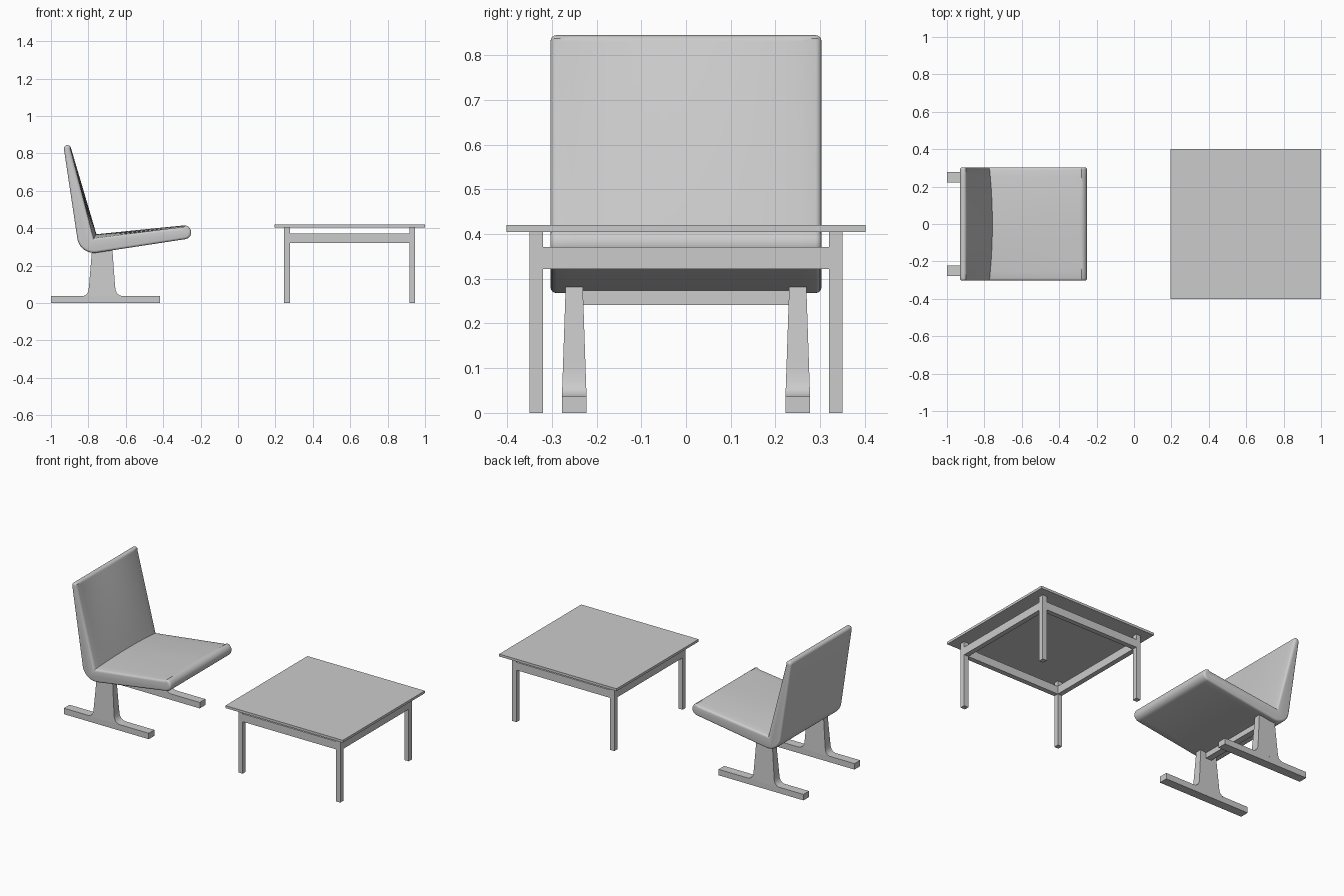
import bpy, math
from mathutils import Vector

old = bpy.data.objects.get("Cube")
if old:
    bpy.data.objects.remove(old, do_unlink=True)

GREY = (0.6, 0.6, 0.6, 1)
mat = bpy.data.materials.new("light grey")
mat.use_nodes = True
mat.diffuse_color = GREY
mat.node_tree.nodes["Principled BSDF"].inputs["Base Color"].default_value = GREY


def loft(name, rings, smooth=None):
    """Skin equal-length closed rings and cap both ends."""
    n = len(rings[0])
    verts = [p for ring in rings for p in ring]
    faces = [(k * n + i, k * n + (i + 1) % n, (k + 1) * n + (i + 1) % n, (k + 1) * n + i)
             for k in range(len(rings) - 1) for i in range(n)]
    faces += [tuple(reversed(range(n))), tuple(range(len(verts) - n, len(verts)))]
    mesh = bpy.data.meshes.new(name)
    mesh.from_pydata(verts, [], faces)
    mesh.materials.append(mat)
    ob = bpy.data.objects.new(name, mesh)
    bpy.context.collection.objects.link(ob)
    bpy.ops.object.select_all(action='DESELECT')
    ob.select_set(True)
    bpy.context.view_layer.objects.active = ob
    bpy.ops.object.mode_set(mode='EDIT')
    bpy.ops.mesh.select_all(action='SELECT')
    bpy.ops.mesh.normals_make_consistent(inside=False)
    bpy.ops.object.mode_set(mode='OBJECT')
    if smooth:
        bpy.ops.object.shade_smooth_by_angle(angle=math.radians(smooth))
    return ob


def box(name, x0, x1, y0, y1, z0, z1):
    return loft(name, [[(x0, y0, z), (x1, y0, z), (x1, y1, z), (x0, y1, z)] for z in (z0, z1)])


def arc(cx, cz, r, a0, a1, steps):
    angles = [math.radians(a0 + (a1 - a0) * i / steps) for i in range(steps + 1)]
    return [Vector((cx + r * math.cos(a), cz + r * math.sin(a))) for a in angles]


# Chair cushion: side profile of back, bend, seat nose and crease
top = arc(-0.912, 0.826, 0.019, 16, 188, 8)
bend = arc(-0.77, 0.358, 0.09, 188, 278, 10)
nose = arc(-0.287, 0.378, 0.037, -82, 96, 10)
profile = top + bend + nose + [Vector((-0.757, 0.368))]
crown = [0.0] * len(profile)
crown[0], crown[-2], crown[-1] = 0.15, 0.4, 1.0


def inset_profile(y, edge, bulge):
    """Profile at y, pulled inward at the rounded edge and by the cushion crown."""
    ring, n = [], len(profile)
    for i, p in enumerate(profile):
        a = (p - profile[i - 1]).normalized()
        b = (profile[(i + 1) % n] - p).normalized()
        na, nb = Vector((a.y, -a.x)), Vector((b.y, -b.x))
        m = (na + nb).normalized()
        q = p - m * (edge + bulge * crown[i]) / m.dot(na)
        ring.append((q.x, y, q.y))
    return ring


HALF, ROUND = 0.303, 0.013
flat = HALF - ROUND
stations = [(flat * i / 8, 0) for i in range(9)]
for k in range(1, 5):
    t = math.radians(90 * k / 4)
    stations.append((flat + ROUND * math.sin(t), ROUND * (1 - math.cos(t))))
stations = [(-y, e) for y, e in reversed(stations[1:])] + stations
loft("chair_cushion", [inset_profile(y, e, 0.022 * (y / HALF) ** 2) for y, e in stations], 40)

# Chair base: two floor runners with flared stems, joined by a crossbar
stem_rows = [(0.036, -0.834, -0.615), (0.041, -0.817, -0.633), (0.052, -0.805, -0.647),
             (0.07, -0.799, -0.655), (0.1, -0.796, -0.658), (0.29, -0.78, -0.672)]
for side, s in (("left", 1), ("right", -1)):
    yc = 0.25 * s
    box(side + "_runner", -1.0, -0.418, yc - 0.0275, yc + 0.0275, 0, 0.037)
    rings = []
    for z, x0, x1 in stem_rows:
        h = 0.0275 - 0.0085 * (z - 0.037) / 0.25
        rings.append([(x0, yc - h, z), (x1, yc - h, z), (x1, yc + h, z), (x0, yc + h, z)])
    loft(side + "_stem", rings, 35)
box("chair_crossbar", -0.747, -0.707, -0.235, 0.235, 0.241, 0.274)

# Table: thin top, square legs, flush aprons
CX, OUT, IN = 0.597, 0.35, 0.32
box("table_top", CX - 0.402, CX + 0.403, -0.402, 0.402, 0.405, 0.42)
for s in (1, -1):
    lo, hi = sorted((s * IN, s * OUT))
    for t, depth in ((-1, "front"), (1, "back")):
        y0, y1 = sorted((t * IN, t * OUT))
        side = "left" if s > 0 else "right"
        box(f"table_leg_{depth}_{side}", CX + lo, CX + hi, y0, y1, 0, 0.405)
    box("table_side_apron", CX + lo, CX + hi, -IN, IN, 0.322, 0.371)
    box("table_end_apron", CX - IN, CX + IN, lo, hi, 0.322, 0.371)
